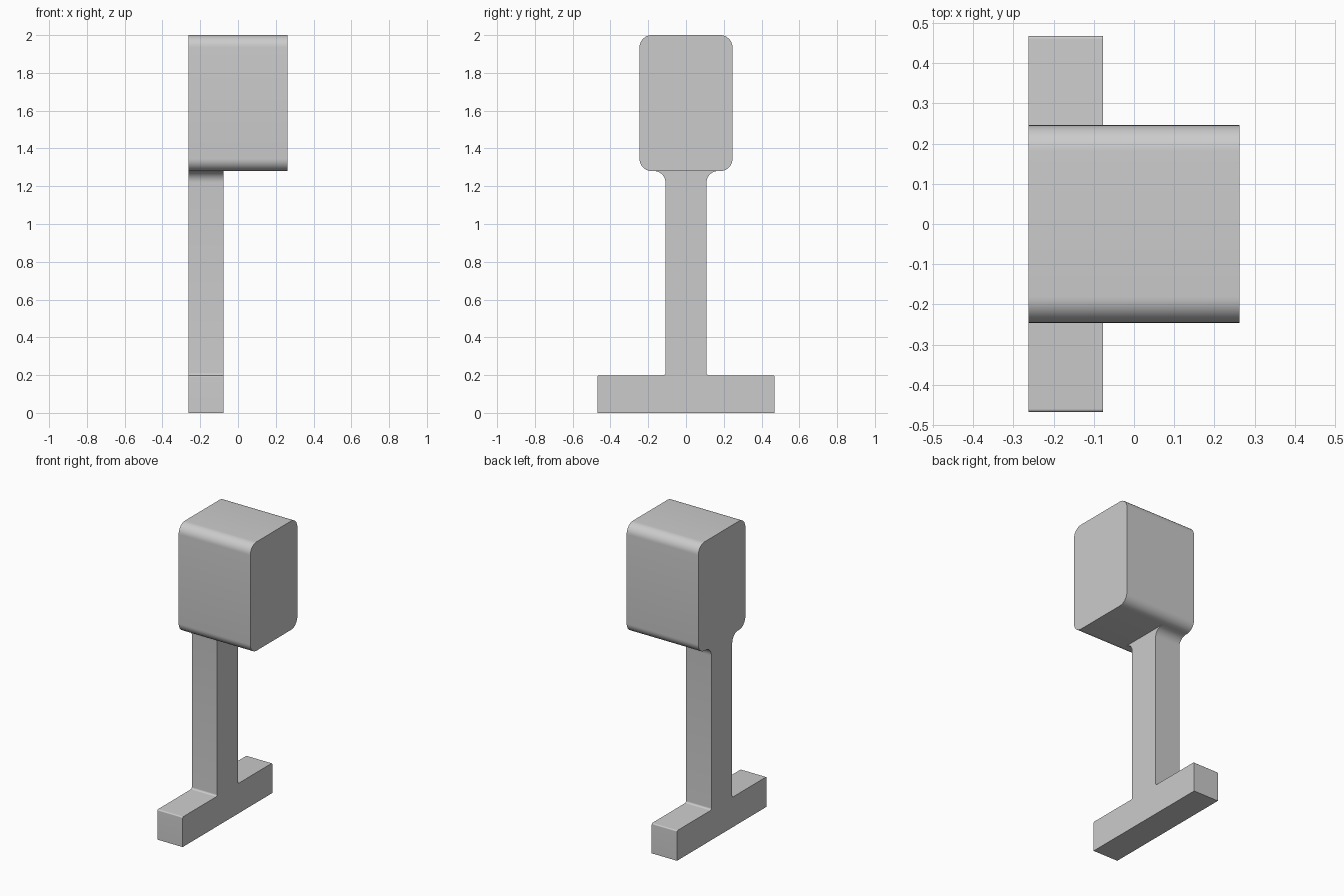
import bpy, bmesh
from math import cos, sin, pi
from mathutils import Vector

cube = bpy.data.objects.get("Cube")
if cube:
    bpy.data.objects.remove(cube, do_unlink=True)

grey = bpy.data.materials.new("light grey")
grey.use_nodes = True
colour = (0.6, 0.6, 0.6, 1)
grey.diffuse_color = colour
grey.node_tree.nodes["Principled BSDF"].inputs["Base Color"].default_value = colour


def rounded(corners, steps=10):
    """Round each (y, z, radius) right-angle corner of a closed outline."""
    points = []
    for i, (y, z, r) in enumerate(corners):
        p = Vector((y, z))
        if r == 0:
            points.append(p)
            continue
        a = (Vector(corners[i - 1][:2]) - p).normalized()
        b = (Vector(corners[(i + 1) % len(corners)][:2]) - p).normalized()
        centre = p + (a + b) * r
        for k in range(steps + 1):
            t = k / steps * pi / 2
            points.append(centre - b * r * cos(t) - a * r * sin(t))
    return points


def extrude_profile(name, outline, x0, x1):
    """Sweep a y-z outline along x into a solid."""
    bm = bmesh.new()
    face = bm.faces.new([bm.verts.new((x0, p.x, p.y)) for p in outline])
    swept = bmesh.ops.extrude_face_region(bm, geom=[face])
    verts = [g for g in swept["geom"] if isinstance(g, bmesh.types.BMVert)]
    bmesh.ops.translate(bm, verts=verts, vec=(x1 - x0, 0, 0))
    bmesh.ops.recalc_face_normals(bm, faces=bm.faces)
    mesh = bpy.data.meshes.new(name)
    bm.to_mesh(mesh)
    bm.free()
    mesh.materials.append(grey)
    obj = bpy.data.objects.new(name, mesh)
    bpy.context.collection.objects.link(obj)
    bpy.ops.object.select_all(action="DESELECT")
    obj.select_set(True)
    bpy.context.view_layer.objects.active = obj
    bpy.ops.object.shade_smooth_by_angle(angle=pi / 6)


def mirrored(half):
    """Complete a symmetric outline from its +y half, listed bottom to top."""
    return half + [(-y, z, r) for y, z, r in reversed(half)]


LEFT, RIGHT, STAND_EDGE = -0.262, 0.262, -0.077
HEAD_BASE = 1.28

# Foot and post, with fillets at the foot and under the head
stand = mirrored([
    (0.468, 0, 0), (0.468, 0.199, 0.008),
    (0.109, 0.199, 0.012), (0.109, HEAD_BASE, 0.06),
    (0.169, HEAD_BASE, 0),
])
extrude_profile("stand", rounded(stand), LEFT, STAND_EDGE)

# Block head with rounded long edges
head = mirrored([(0.246, HEAD_BASE, 0.065), (0.246, 2, 0.065)])
extrude_profile("head", rounded(head), LEFT, RIGHT)
